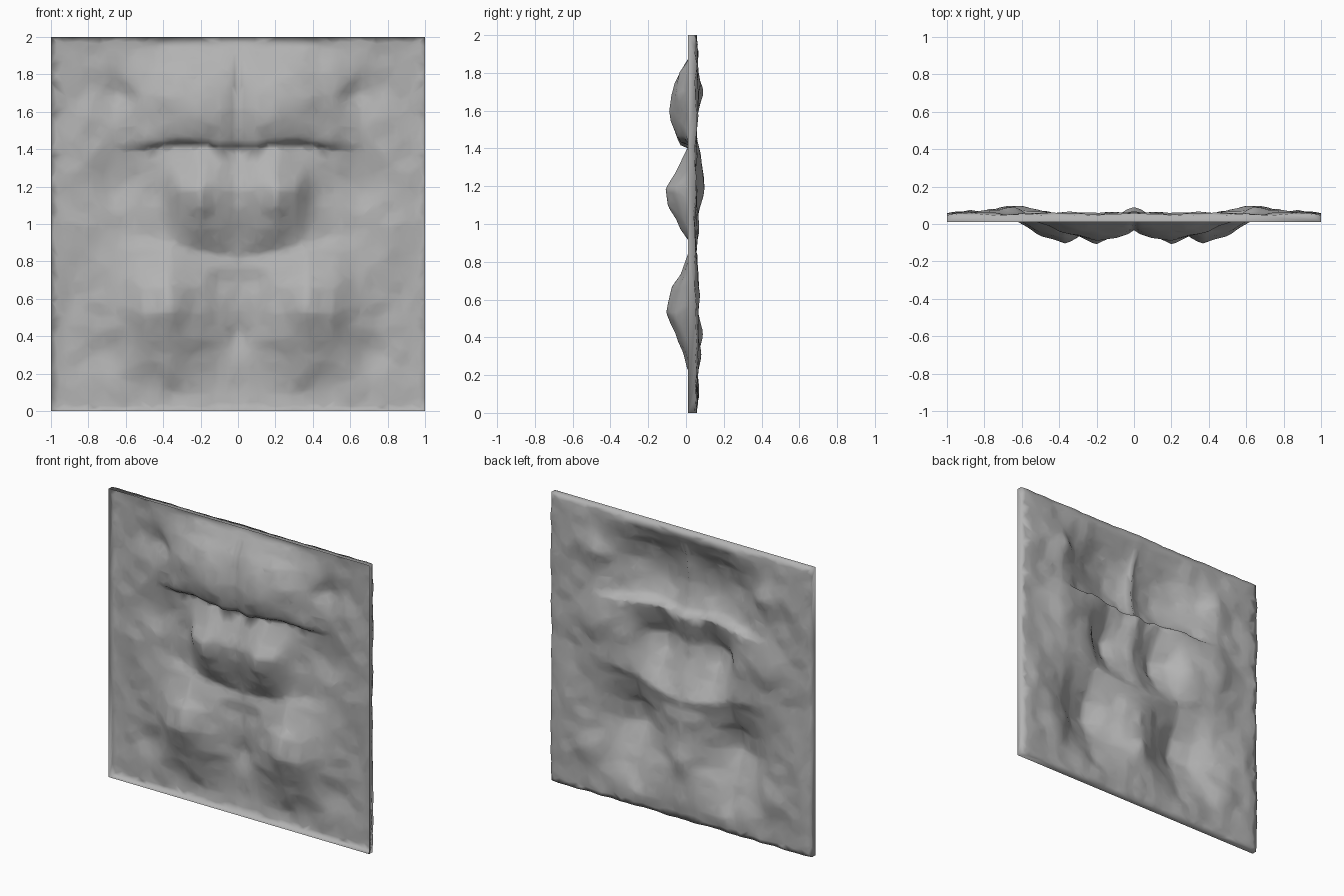
import bpy, bmesh, math
from mathutils import Vector, noise

if "Cube" in bpy.data.objects:
    bpy.data.objects.remove(bpy.data.objects["Cube"])

HALF = 60          # grid cells on each side of the mirror line
STEP = 1.0 / HALF
RIM_Y = 0.01       # front plane of the thin edge lip


def curve(points, t):
    """Softly interpolate a short list of (position, value) pairs."""
    if t <= points[0][0]:
        return points[0][1]
    for (a, va), (b, vb) in zip(points, points[1:]):
        if t <= b:
            f = (t - a) / (b - a)
            f = 0.75 * f + 0.25 * f * f * (3 - 2 * f)
            return va + (vb - va) * f
    return points[-1][1]


# Each swelling: depth by height, strength by distance from the centre line
SWELLINGS = [
    # upper pair with a sharp ledge below
    ([(1.395, 0.055), (1.415, -0.035), (1.45, -0.06), (1.52, -0.082), (1.60, -0.09),
      (1.68, -0.08), (1.80, -0.045), (1.90, 0.012), (1.97, 0.055)],
     [(0, 0.62), (0.03, 0.78), (0.1, 0.92), (0.2, 1), (0.33, 0.85), (0.47, 0.5), (0.66, 0)]),
    # middle pair
    ([(0.82, 0.055), (0.90, 0.01), (1.00, -0.045), (1.10, -0.095), (1.18, -0.105),
      (1.28, -0.05), (1.40, 0.005), (1.50, 0.03), (1.6, 0.055)],
     [(0, 0.58), (0.04, 0.7), (0.1, 0.84), (0.2, 1), (0.3, 0.72), (0.4, 0.3), (0.52, 0)]),
    # lower pair, set wider apart
    ([(0.10, 0.055), (0.20, 0.02), (0.30, -0.02), (0.40, -0.06), (0.53, -0.11),
      (0.66, -0.08), (0.74, -0.03), (0.85, 0.012), (0.95, 0.055)],
     [(0, 0.0), (0.1, 0.15), (0.2, 0.48), (0.37, 1), (0.5, 0.72), (0.65, 0.22), (0.78, 0)]),
]

# Shallow hollows towards the back: x, z, radius x, radius z, depth
HOLLOWS = [
    (0.65, 1.20, 0.10, 0.15, 0.035), (0.42, 1.10, 0.09, 0.14, 0.03),
    (0.70, 0.30, 0.10, 0.11, 0.03), (0.64, 1.69, 0.08, 0.06, 0.03),
    (0.00, 0.42, 0.07, 0.12, 0.025),
]


def relief(x, z):
    """Depth of the sheet at a point on its right half."""
    p = Vector((x * 4.5, z * 4.5, 3.7))
    y = 0.06 + 0.014 * noise.noise(p) + 0.012 * noise.noise(p * 2.3)
    for cx, cz, rx, rz, d in HOLLOWS:
        y += d * math.exp(-((x - cx) / rx) ** 2 - ((z - cz) / rz) ** 2)
    base = y
    for n, (heights, widths) in enumerate(SWELLINGS):
        # gently wavy lower ledge on the upper pair
        zz = z
        if n == 0 and z < 1.55:
            zz = z - 0.025 * math.sin(min(math.pi, max(0, x - 0.1) * 8))
        depth = curve(heights, zz)
        if depth < 0.055:
            y = min(y, base + curve(widths, x) * (depth - 0.055))
    # settle towards the lip at the border
    edge = min(1 - x, z, 2 - z)
    f = min(1, edge / 0.08)
    rim = 0.05 + 0.014 * noise.noise(Vector((x * 9, z * 9, 1.3)))
    return rim + (y - rim) * f


bm = bmesh.new()
rows = [[bm.verts.new((i * STEP, relief(i * STEP, k * STEP), k * STEP))
         for i in range(HALF + 1)] for k in range(2 * HALF + 1)]
for k in range(2 * HALF):
    for i in range(HALF):
        bm.faces.new((rows[k][i], rows[k][i + 1], rows[k + 1][i + 1], rows[k + 1][i]))

# Thin lip around the outer border
lip = [e for e in bm.edges if e.is_boundary
       and not all(v.co.x < 1e-5 for v in e.verts)]
new = bmesh.ops.extrude_edge_only(bm, edges=lip)["geom"]
for v in new:
    if isinstance(v, bmesh.types.BMVert):
        v.co.y = RIM_Y
bmesh.ops.recalc_face_normals(bm, faces=bm.faces)
if sum(f.normal.y for f in bm.faces) > 0:
    bmesh.ops.reverse_faces(bm, faces=bm.faces)
bmesh.ops.triangulate(bm, faces=bm.faces)

mesh = bpy.data.meshes.new("relief_sheet")
bm.to_mesh(mesh)
bm.free()
sheet = bpy.data.objects.new("relief_sheet", mesh)
bpy.context.collection.objects.link(sheet)

stone = bpy.data.materials.new("stone grey")
stone.diffuse_color = (0.45, 0.45, 0.45, 1)
stone.use_nodes = True
stone.node_tree.nodes["Principled BSDF"].inputs["Base Color"].default_value = stone.diffuse_color
mesh.materials.append(stone)

# Chunky irregular facets, then the mirrored left half
chunky = sheet.modifiers.new("chunky", "DECIMATE")
chunky.ratio = 0.18
mirror = sheet.modifiers.new("mirror", "MIRROR")
mirror.use_axis[0] = True
mirror.merge_threshold = 0.002

bpy.context.view_layer.objects.active = sheet
sheet.select_set(True)
bpy.ops.object.shade_smooth()
